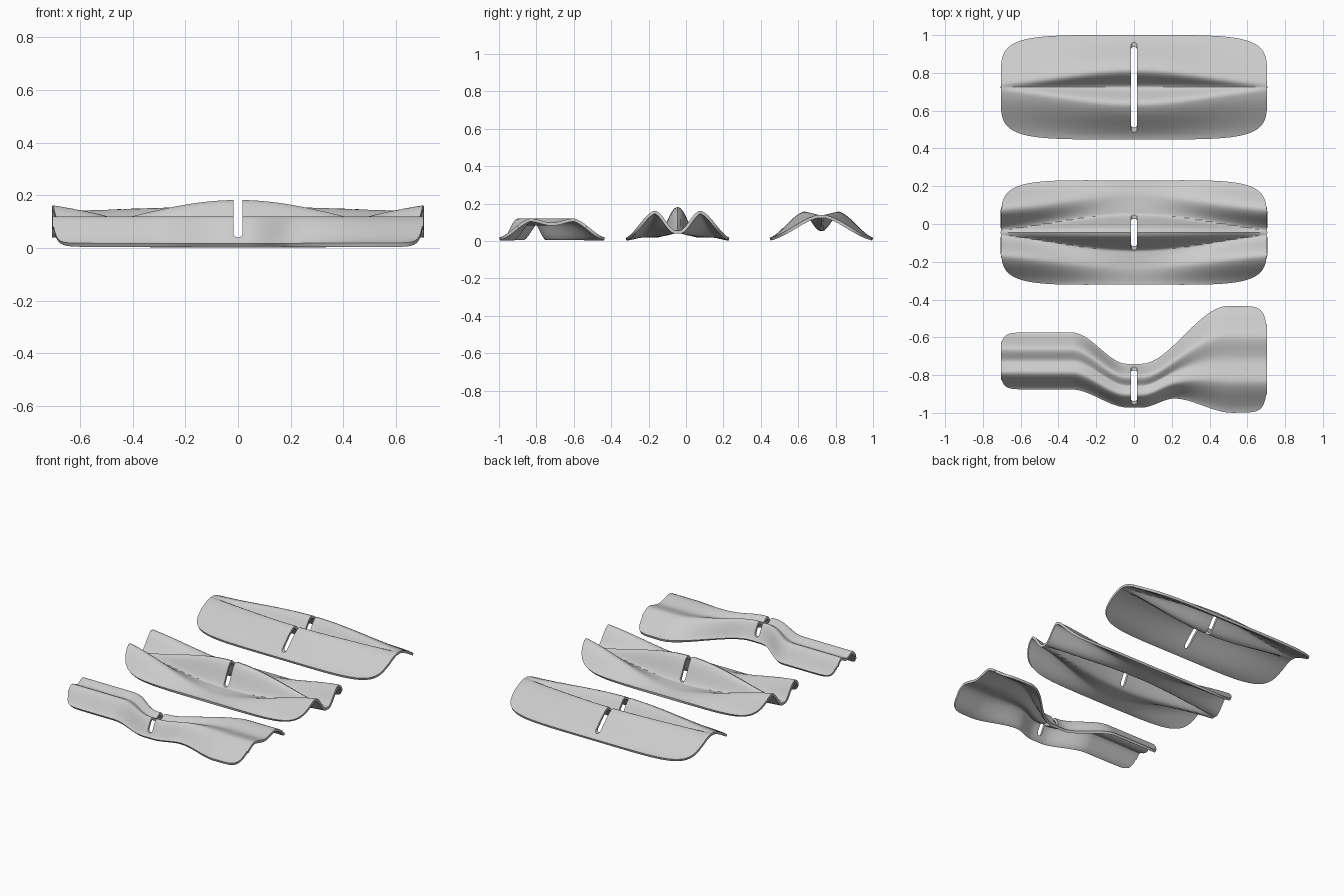
import bpy, bmesh, math

if "Cube" in bpy.data.objects:
    bpy.data.objects.remove(bpy.data.objects["Cube"])

L = 0.705           # half length of every panel
NX, NY = 170, 60    # grid resolution


def ease(keys, v, lin=0.0):
    """Smooth curve through (position, value) extremes; lin straightens the first span."""
    if v <= keys[0][0]:
        return keys[0][1]
    for i, ((a, za), (b, zb)) in enumerate(zip(keys, keys[1:])):
        if v <= b:
            t = (v - a) / max(b - a, 1e-6)
            s = t * t * (3 - 2 * t)
            if i == len(keys) - 2:          # outer skirt leaves the rim at a slope
                s = s * (1 - lin) + t * lin
            return za + (zb - za) * s
    return keys[-1][1]


def blend(x):
    """1 at mid length, 0 at both ends."""
    u = min(abs(x) / L, 1)
    return 0.25 + 0.25 * math.cos(math.pi * u) + 0.5 * math.cos(math.pi / 2 * u)


def lens_section(mid, end):
    def section(x, d, half):
        b = blend(x)
        keys = [(e[0] + (m[0] - e[0]) * b, e[1] + (m[1] - e[1]) * b) for m, e in zip(mid, end)]
        return ease(keys, abs(d), 0.4)
    return section


def waist_section(x, d, half):
    keys = [(0, 0.09), (0.42, 0.112), (1, 0.011)]
    return ease(keys, abs(d) / half, 0.4)


def cut_slot(obj):
    """Vertical slot with a round bottom at mid length."""
    r, z0 = 0.017, 0.04
    prof = [(r, 0.4), (-r, 0.4)]
    prof += [(r * math.cos(a), z0 + r + r * math.sin(a))
             for a in (math.pi + math.pi * i / 16 for i in range(17))]
    bm = bmesh.new()
    f = bm.faces.new([bm.verts.new((x, -1.2, z)) for x, z in prof])
    ext = bmesh.ops.extrude_face_region(bm, geom=[f])["geom"]
    bmesh.ops.translate(bm, vec=(0, 2.4, 0), verts=[g for g in ext if isinstance(g, bmesh.types.BMVert)])
    bmesh.ops.recalc_face_normals(bm, faces=bm.faces)
    me = bpy.data.meshes.new("slot_cutter")
    bm.to_mesh(me)
    bm.free()
    cutter = bpy.data.objects.new("slot_cutter", me)
    cutter.hide_render = True
    bpy.context.collection.objects.link(cutter)
    mod = obj.modifiers.new("slot", "BOOLEAN")
    mod.operation, mod.object, mod.solver = "DIFFERENCE", cutter, "EXACT"
    bpy.ops.object.modifier_apply(modifier=mod.name)
    bpy.data.objects.remove(cutter)


def panel(name, low, high, section, p, q, floor):
    """Curved sheet between edge curves low(x), high(x), rounded at the corners."""
    bm = bmesh.new()
    rows = []
    for i in range(NX + 1):
        x = L * math.sin(math.pi / 2 * (2 * i / NX - 1))
        r = max(max(0, 1 - abs(x / L) ** p) ** (1 / q), floor)
        c, half = (low(x) + high(x)) / 2, (high(x) - low(x)) / 2
        row = []
        for j in range(NY + 1):
            d = (2 * j / NY - 1) * half * r
            row.append(bm.verts.new((x, c + d, section(x, d, half))))
        rows.append(row)
    for a, b in zip(rows, rows[1:]):
        for j in range(NY):
            bm.faces.new((a[j], b[j], b[j + 1], a[j + 1]))
    me = bpy.data.meshes.new(name)
    bm.to_mesh(me)
    bm.free()
    obj = bpy.data.objects.new(name, me)
    bpy.context.collection.objects.link(obj)
    bpy.ops.object.select_all(action="DESELECT")
    bpy.context.view_layer.objects.active = obj
    obj.select_set(True)
    sol = obj.modifiers.new("thickness", "SOLIDIFY")
    sol.thickness, sol.offset = 0.016, 0
    bpy.ops.object.modifier_apply(modifier=sol.name)
    cut_slot(obj)
    bpy.ops.object.shade_smooth_by_angle(angle=math.radians(35))
    return obj


# Back panel: one ridge that splits around a central hollow
panel("back_panel", lambda x: 0.45, lambda x: 0.998,
      lens_section([(0, 0.06), (0.092, 0.15), (0.275, 0.01)],
                   [(0, 0.132), (0.015, 0.132), (0.275, 0.01)]), 5, 5, 0.4)

# Middle panel: twin ridges at the ends, a single central ridge between
panel("middle_panel", lambda x: -0.32, lambda x: 0.23,
      lens_section([(0, 0.174), (0.1, 0.028), (0.19, 0.026), (0.275, 0.01)],
                   [(0, 0.048), (0.012, 0.048), (0.125, 0.154), (0.275, 0.01)]), 5, 5, 0.4)

# Front panel: wavy strip with a narrow waist
low_edge = [(-0.33, -0.872), (-0.03, -0.967), (0.04, -0.967), (0.21, -0.92), (0.52, -0.997)]
high_edge = [(-0.33, -0.578), (-0.04, -0.745), (0.04, -0.745), (0.5, -0.436)]
panel("front_panel", lambda x: ease(low_edge, x), lambda x: ease(high_edge, x),
      waist_section, 24, 4, 0.65)
